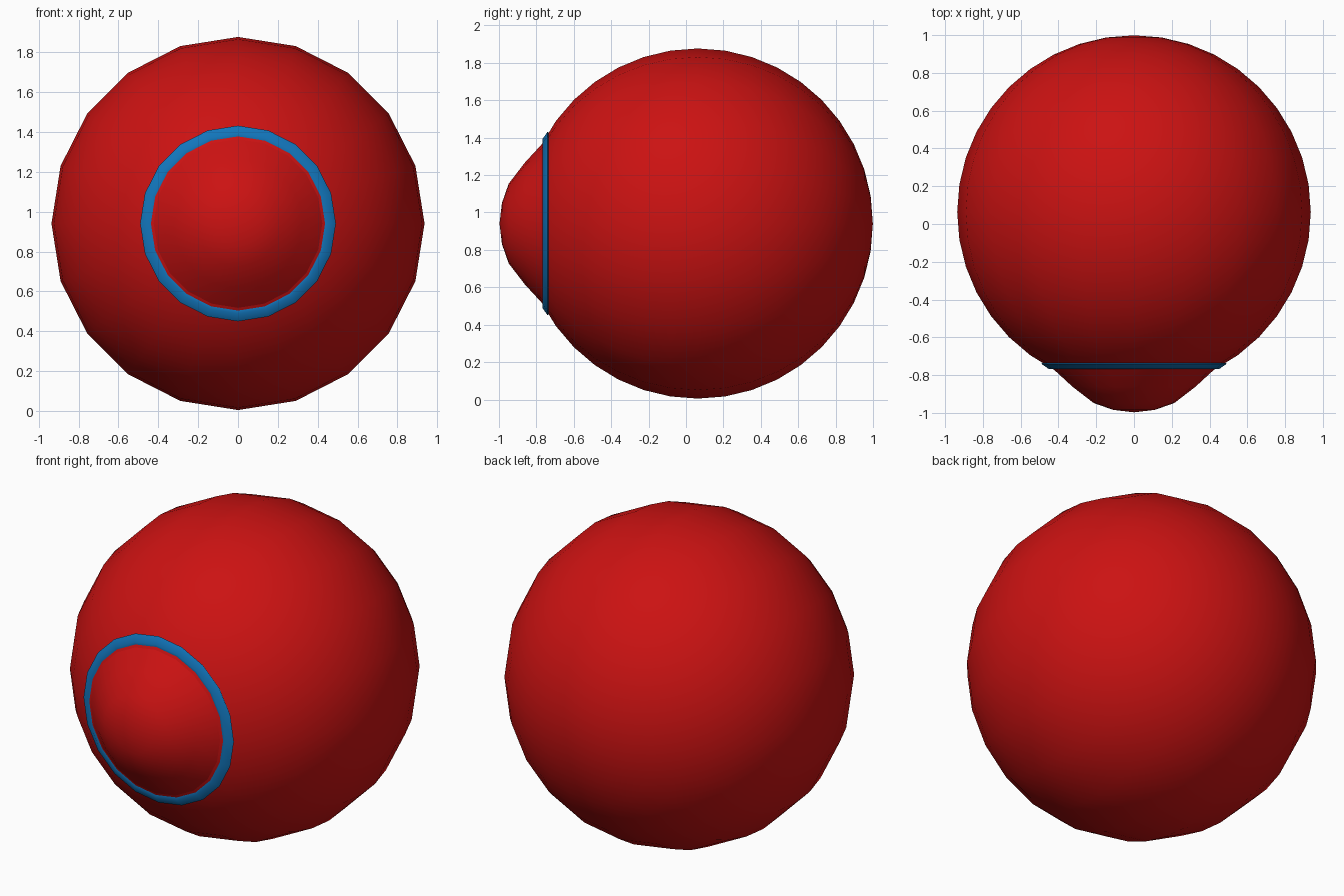
import bpy, bmesh
from math import cos, sin, tau, radians

if "Cube" in bpy.data.objects:
    bpy.data.objects.remove(bpy.data.objects["Cube"])

CZ = 0.941   # height of the front-back axis
SEG = 20


def material(name, rgb):
    m = bpy.data.materials.new(name)
    m.diffuse_color = (*rgb, 1)
    m.use_nodes = True
    m.node_tree.nodes["Principled BSDF"].inputs["Base Color"].default_value = m.diffuse_color
    return m


red = material("red", (0.6, 0.006, 0.006))
blue = material("blue", (0.006, 0.18, 0.5))


def smooth(ob, mat, angle):
    ob.data.materials.append(mat)
    bpy.ops.object.select_all(action='DESELECT')
    ob.select_set(True)
    bpy.context.view_layer.objects.active = ob
    bpy.ops.object.shade_smooth_by_angle(angle=radians(angle))


def lathe(name, profile, mat, angle, closed=False):
    """Spin (radius, y) points around the front-back axis."""
    bm = bmesh.new()
    rings = []
    for r, y in profile:
        if r == 0:
            rings.append([bm.verts.new((0, y, CZ))] * SEG)
        else:
            rings.append([bm.verts.new((r * sin(tau * i / SEG), y, CZ + r * cos(tau * i / SEG)))
                          for i in range(SEG)])
    pairs = list(zip(rings, rings[1:]))
    if closed:
        pairs.append((rings[-1], rings[0]))
    for a, b in pairs:
        for i in range(SEG):
            j = (i + 1) % SEG
            bm.faces.new(dict.fromkeys((a[i], a[j], b[j], b[i])))
    bmesh.ops.recalc_face_normals(bm, faces=bm.faces)
    me = bpy.data.meshes.new(name)
    bm.to_mesh(me)
    bm.free()
    ob = bpy.data.objects.new(name, me)
    bpy.context.collection.objects.link(ob)
    smooth(ob, mat, angle)


# main ball, poles facing front and back
bpy.ops.mesh.primitive_uv_sphere_add(segments=SEG, ring_count=20, radius=0.936,
                                     location=(0, 0.063, CZ), rotation=(radians(90), 0, 0))
body = bpy.context.object
body.name = "ball"
smooth(body, red, 40)

# rounded bulge at the front
lathe("front_bulge", [(0, -0.997), (0.11, -0.984), (0.213, -0.948), (0.325, -0.862),
                      (0.425, -0.77), (0.45, -0.745)], red, 40)

# thin collar where the bulge meets the ball
lathe("collar", [(0.43, -0.762), (0.452, -0.767), (0.491, -0.74), (0.475, -0.73)],
      blue, 60, closed=True)
